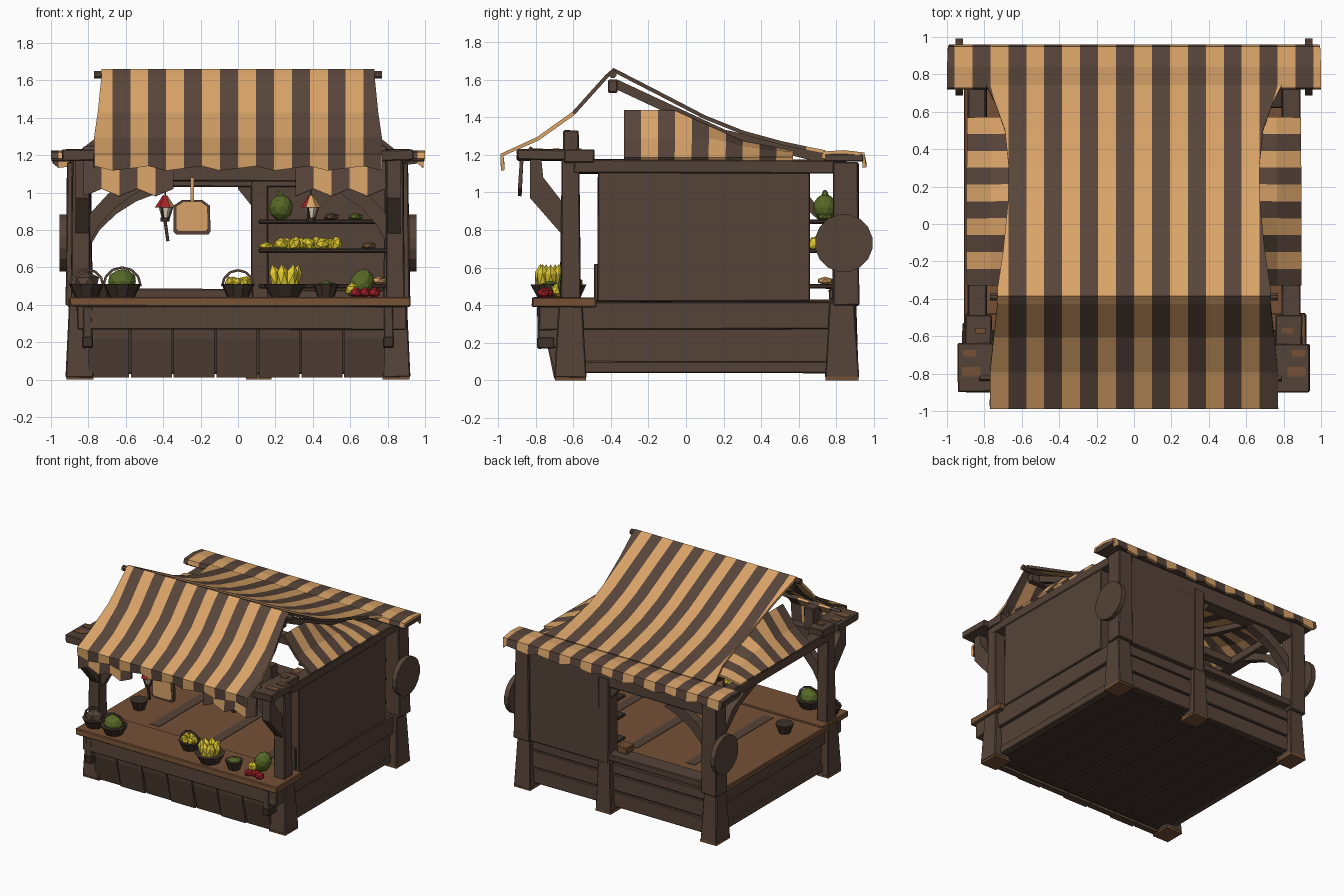
import bpy, bmesh, math, random
from mathutils import Vector, Matrix

if "Cube" in bpy.data.objects:
    bpy.data.objects.remove(bpy.data.objects["Cube"])
random.seed(4)

def material(name, rgb):
    m = bpy.data.materials.new(name)
    m.diffuse_color = (*rgb, 1)
    m.use_nodes = True
    m.node_tree.nodes["Principled BSDF"].inputs["Base Color"].default_value = m.diffuse_color
    return m

WOOD = material("dark_wood", (0.092, 0.057, 0.040))
BROWN = material("warm_brown_wood", (0.18, 0.082, 0.037))
SHADE = material("deep_brown", (0.050, 0.031, 0.023))
TAN = material("tan_cloth", (0.70, 0.37, 0.14))
STRIPE = material("brown_cloth", (0.098, 0.060, 0.043))
YELLOW = material("yellow", (0.74, 0.58, 0.03))
GREEN = material("green", (0.095, 0.14, 0.02))
RED = material("red", (0.36, 0.015, 0.02))
CREAM = material("cream_glass", (0.85, 0.75, 0.58))

def finish(name, bm, mats, bevel=0.0, solid=0.0):
    bmesh.ops.recalc_face_normals(bm, faces=bm.faces)
    me = bpy.data.meshes.new(name)
    bm.to_mesh(me)
    bm.free()
    for m in mats:
        me.materials.append(m)
    ob = bpy.data.objects.new(name, me)
    bpy.context.collection.objects.link(ob)
    if solid:
        md = ob.modifiers.new("thickness", 'SOLIDIFY')
        md.thickness, md.offset = solid, 0
    if bevel:
        md = ob.modifiers.new("worn_edges", 'BEVEL')
        md.width, md.segments = bevel, 1
    return ob

def box(name, xs, ys, zs, mat=WOOD, taper=(1, 1), jit=0.0, bevel=0.006):
    """Box between ranges; top face scaled by taper, corners roughened by jit."""
    cx, cy = sum(xs) / 2, sum(ys) / 2
    bm = bmesh.new()
    bmesh.ops.create_cube(bm, size=1)
    for v in bm.verts:
        t = taper if v.co.z > 0 else (1, 1)
        v.co = Vector((cx + v.co.x * abs(xs[1] - xs[0]) * t[0],
                       cy + v.co.y * abs(ys[1] - ys[0]) * t[1],
                       sum(zs) / 2 + v.co.z * (zs[1] - zs[0])))
        v.co += Vector([random.uniform(-jit, jit) for _ in range(3)])
    return finish(name, bm, [mat], bevel)

def prism(name, pts, axis, a, b, mat=WOOD):
    """Extrude a 2D profile along x (pts = y,z) or y (pts = x,z)."""
    bm = bmesh.new()
    f = bm.faces.new([bm.verts.new((a, p, q) if axis == 'x' else (p, a, q)) for p, q in pts])
    r = bmesh.ops.extrude_face_region(bm, geom=[f])
    d = Vector((b - a, 0, 0)) if axis == 'x' else Vector((0, b - a, 0))
    bmesh.ops.translate(bm, vec=d, verts=[v for v in r['geom'] if isinstance(v, bmesh.types.BMVert)])
    return finish(name, bm, [mat])

def strut(name, p, q, w, mat=WOOD, sides=4, w2=None):
    p, q = Vector(p), Vector(q)
    bm = bmesh.new()
    rot = (q - p).to_track_quat('Z', 'Y').to_matrix().to_4x4()
    mtx = Matrix.Translation((p + q) / 2) @ rot @ Matrix.Rotation(math.pi / sides, 4, 'Z')
    bmesh.ops.create_cone(bm, cap_ends=True, segments=sides, radius1=w,
                          radius2=w if w2 is None else w2, depth=(q - p).length, matrix=mtx)
    return finish(name, bm, [mat])

def blob(name, c, size, mat, rot=0.0, sub=1):
    bm = bmesh.new()
    m = Matrix.Translation(c) @ Matrix.Rotation(rot, 4, 'Y') @ Matrix.Diagonal((*size, 1))
    bmesh.ops.create_icosphere(bm, subdivisions=sub, radius=1, matrix=m)
    return finish(name, bm, [mat])

def striped(name, rows, start=0):
    """Cloth grid; its columns alternate tan and brown."""
    bm = bmesh.new()
    vs = [[bm.verts.new(p) for p in r] for r in rows]
    for r in range(len(rows) - 1):
        for k in range(len(rows[0]) - 1):
            q = (vs[r][k], vs[r][k + 1], vs[r + 1][k + 1], vs[r + 1][k])
            if max((q[0].co - q[1].co).length, (q[2].co - q[3].co).length) < 1e-5:
                continue
            f = bm.faces.new(q)
            f.material_index = (k + start) % 2
    bmesh.ops.remove_doubles(bm, verts=bm.verts, dist=1e-5)
    return finish(name, bm, [TAN, STRIPE], solid=0.02)

def arc_band(s, x0, x1, z0, z1, w):
    """Curved brace strip rising from (x0,z0) to (x1,z1)."""
    out, inn = [], []
    for i in range(5):
        a = i / 4 * math.pi / 2
        bx = x0 + (x1 - x0) * (0.45 * i / 4 + 0.55 * (1 - math.cos(a)))
        bz = z0 + (z1 - z0) * (0.45 * i / 4 + 0.55 * math.sin(a))
        inn.append((s * bx, bz))
        out.append((s * (bx + w * 0.6 * (1 if x0 > x1 else -1)), bz + w))
    return inn + out[::-1]

# corner posts with flared feet
for s, side in ((-1, "left"), (1, "right")):
    X = lambda a, b: (s * a, s * b)
    for part, y0, y1 in (("front", -0.70, -0.53), ("back", 0.74, 0.92)):
        box(f"{side}_{part}_foot", X(0.77, 0.92), (y0, y1), (0.012, 0.42), WOOD, (0.75, 0.72), 0.003)
        box(f"{side}_{part}_foot_sole", X(0.772, 0.918), (y0 + .002, y1 - .002), (0, 0.02), BROWN, bevel=0)
    box(side + "_front_post", X(0.79, 0.89), (-0.67, -0.56), (0.4, 1.18), WOOD, (0.9, 0.8), 0.004)
    box(side + "_back_post", X(0.78, 0.92), (0.78, 0.92), (0.4, 1.16), WOOD, (0.9, 0.95), 0.004)
    # beams along the sides, caps with worn patches, roof stubs
    box(side + "_side_beam", X(0.79, 0.89), (-0.6, 0.85), (1.1, 1.175), WOOD, jit=0.004)
    box(side + "_front_cap", X(0.75, 0.94), (-0.9, -0.64), (1.17, 1.23), WOOD, jit=0.004)
    box(side + "_cap_rear", X(0.76, 0.9), (-0.65, -0.49), (1.16, 1.225), WOOD, jit=0.005)
    for i, (px, py, r) in enumerate(((0.87, -0.79, .05), (0.88, -0.69, .035), (0.82, -0.57, .03))):
        box(f"{side}_cap_wear_{i}", X(px - r, px + r), (py - r * .5, py + r * .5), (1.225, 1.234), BROWN, bevel=0)
    box(side + "_roof_stub", X(0.67, 0.76), (-0.65, -0.57), (1.1, 1.33), WOOD, jit=0.004)
    # braces
    prism(side + "_front_brace", arc_band(s, 0.8, 0.42, 0.72, 1.05, 0.07), 'y', -0.64, -0.58)
    prism(side + "_overhang_brace", [(-0.83, 1.18), (-0.77, 1.18), (-0.76, 1.08), (-0.62, 0.9),
                                     (-0.62, 0.73), (-0.83, 0.97)], 'x', s * 0.80, s * 0.87)
    # round lids hung on the back corners
    strut(side + "_round_lid", (s * 0.915, 0.84, 0.73), (s * 0.955, 0.84, 0.73), 0.155, WOOD, 16)
    # low side walls
    box(side + "_low_wall", X(0.80, 0.85), (-0.6, 0.8), (0.05, 0.42), WOOD)
    box(side + "_wall_rail", X(0.81, 0.875), (-0.56, 0.77), (0.27, 0.415), WOOD, jit=0.004)
    box(side + "_base_rail", X(0.80, 0.865), (-0.56, 0.77), (0.04, 0.1), WOOD, jit=0.003)
    # rafters under the cloth
    r = [(s * 0.6, -0.38, 1.58), (s * 0.6, 0.2, 1.31), (s * 0.62, 0.82, 1.16)]
    strut(side + "_rafter_upper", r[0], r[1], 0.035)
    strut(side + "_rafter_lower", r[1], r[2], 0.035)
    box(side + "_counter_bracket", X(0.78, 0.83), (-0.79, -0.68), (0.17, 0.39), WOOD, jit=0.003)
    box(side + "_bracket_tip", X(0.775, 0.835), (-0.794, -0.7), (0.17, 0.23), SHADE)

# long beams
box("front_lintel", (-0.85, 0.85), (-0.64, -0.57), (1.06, 1.16), WOOD, jit=0.004)
box("back_lintel", (-0.85, 0.85), (0.79, 0.9), (1.03, 1.16), WOOD, jit=0.004)
box("back_roof_beam", (-0.997, 0.997), (0.735, 0.945), (1.165, 1.205), WOOD)
box("cross_tie", (-0.82, 0.82), (0.12, 0.2), (1.1, 1.17), WOOD)
strut("ridge_pole", (-0.77, -0.39, 1.63), (0.77, -0.39, 1.63), 0.022, WOOD, 8)
box("ridge_board", (-0.7, 0.7), (-0.415, -0.365), (1.53, 1.6), WOOD)

# right wall, back wall and window
box("right_wall", (0.80, 0.882), (-0.47, 0.66), (0.42, 1.17), WOOD, jit=0.003)
box("right_wall_corner_trim", (0.80, 0.86), (-0.49, -0.4), (0.42, 0.62), WOOD)
box("back_wall", (0.1, 0.85), (0.82, 0.9), (0.4, 1.14), WOOD)
box("middle_back_foot", (0.04, 0.18), (0.76, 0.92), (0.012, 0.42), WOOD, (0.8, 0.8), 0.003)
box("middle_back_sole", (0.042, 0.178), (0.762, 0.918), (0, 0.02), BROWN, bevel=0)
box("middle_back_post", (0.07, 0.16), (0.785, 0.905), (0.4, 1.1), WOOD, jit=0.003)
prism("back_window_left_brace", arc_band(-1, 0.8, 0.42, 0.7, 1.0, 0.07), 'y', 0.81, 0.88)
prism("back_window_right_brace", [(0.1, 0.9), (0.08, 0.92), (0.0, 1.02), (0.0, 1.06), (0.1, 1.06)], 'y', 0.81, 0.88)
prism("left_side_back_brace", [(0.8, 0.68), (0.8, 0.8), (0.64, 1.0), (0.45, 1.1), (0.3, 1.1), (0.54, 1.0), (0.72, 0.84)], 'x', -0.87, -0.81)
box("back_low_wall", (-0.82, 0.82), (0.79, 0.84), (0.05, 0.48), WOOD)
for i, (z0, z1) in enumerate(((0.05, 0.17), (0.18, 0.31), (0.32, 0.40))):
    for x0, x1 in ((-0.79, 0.06), (0.16, 0.79)):
        box(f"back_plank_{i}", (x0, x1), (0.83, 0.87), (z0, z1), WOOD, jit=0.004)
box("window_sill", (-0.8, 0.08), (0.76, 0.9), (0.43, 0.485), WOOD, jit=0.003)

# floor and counter
for i in range(8):
    x = -0.82 + i * 0.205
    box(f"under_plank_{i}", (x, x + 0.195), (-0.64, 0.82), (0.04, 0.07), SHADE, jit=0.003)
box("under_plank_gap", (-0.81, 0.81), (-0.62, 0.8), (0.052, 0.065), BROWN, bevel=0)
box("inner_deck", (-0.91, 0.82), (-0.55, 0.8), (0.385, 0.43), BROWN)
box("counter_top", (-0.9, 0.92), (-0.82, -0.48), (0.39, 0.44), BROWN, jit=0.004)
for i, x in enumerate((-0.5, 0.02, 0.5)):
    box(f"deck_dark_board_{i}", (x, x + 0.08), (-0.42, 0.6), (0.425, 0.434), WOOD, bevel=0)
box("counter_apron", (-0.86, 0.9), (-0.785, -0.62), (0.27, 0.395), WOOD, jit=0.005)
for i in range(7):
    x = -0.80 + i * 0.228
    prism(f"front_plank_{i}", [(-0.75, 0.28), (-0.745, 0.22), (-0.69 - 0.012 * (i % 2), 0.01), (-0.64, 0.01), (-0.64, 0.28)], 'x', x, x + 0.218)
box("front_backing", (-0.8, 0.8), (-0.67, -0.62), (0.03, 0.3), SHADE)

# striped awning: rows of (y, z, half width) swept over one set of columns
W = 0.096
def sheet(name, prof, k0=-11, k1=11, hem=None):
    rows = []
    for j, (y, z, h) in enumerate(prof):
        rows.append([(max(-h, min(h, k * W)), y,
                      z + (0.014 * math.sin(k * 2.1) if hem == j else 0)) for k in range(k0, k1 + 1)])
    return striped(name, rows, k0 % 2)
sheet("main_awning", [(-0.975, 1.13, .77), (-0.98, 1.2, .77), (-0.79, 1.285, .77), (-0.6, 1.42, .75),
      (-0.42, 1.62, .73), (-0.385, 1.652, .73), (-0.35, 1.633, .73), (-0.15, 1.53, .70), (0.1, 1.40, .675),
      (0.3, 1.32, .67), (0.5, 1.265, .69), (0.64, 1.235, .74), (0.74, 1.215, .79)], -9, 9, hem=0)
sheet("back_awning_drape", [(0.73, 1.18, 1), (0.735, 1.21, 1), (0.84, 1.215, 1), (0.942, 1.205, .995), (0.95, 1.145, .99)], hem=4)
for s, k0, k1 in (("left", -9, -4), ("right", 3, 8)):
    off = W * 0.4 if s == "left" else 0.02
    rows = [[(k * W + off, y, z + (0.02 * math.cos(k * math.pi) if z < 1.01 else 0)) for k in range(k0, k1 + 1)]
            for y, z in ((-0.82, 1.24), (-0.875, 1.17), (-0.885, 1.0))]
    striped(s + "_front_drape", rows, k0 % 2)

# side flaps, striped along y, staying below the main cloth
for s, side in ((-1, "left"), (1, "right")):
    ys = [-0.33 + i * 0.09 for i in range(11)]
    top = [min(1.445, 1.405 - 0.46 * (y - 0.02)) if y < .3 else 1.277 - 0.2 * (y - .3) for y in ys]
    rows = [[(s * 0.89, y, 1.178) for y in ys],
            [(s * 0.76, y, min(1.28, 1.178 + (t - 1.178) * .6)) for y, t in zip(ys, top)],
            [(s * 0.64, y, t - 0.012) for y, t in zip(ys, top)]]
    striped(side + "_side_flap", rows, 1)

# shelves
for i, z in enumerate((0.5, 0.69, 0.845)):
    box(f"shelf_{i}", (0.11, 0.8), (0.62, 0.83), (z - 0.012, z + 0.012), SHADE)
for i in range(9):
    blob(f"shelf_yellow_fruit_{i}", (0.23 + i * 0.037, 0.69 + 0.03 * (i % 2), 0.725), (0.045, 0.045, 0.034), YELLOW, i)
blob("shelf_gourd", (0.23, 0.74, 0.92), (0.065, 0.065, 0.07), GREEN, sub=2)
strut("shelf_gourd_neck", (0.23, 0.74, 0.96), (0.22, 0.74, 1.01), 0.03, GREEN, 6, 0.01)
for i, (x, z, m) in enumerate(((0.15, .715, YELLOW), (0.7, .715, BROWN), (0.63, .87, GREEN), (0.5, .87, WOOD), (0.75, .53, TAN))):
    blob(f"shelf_goods_{i}", (x, 0.74, z), (0.045, 0.045, 0.022), m)

# bowls and produce on the counter
def bowl(name, x, y, r, h=0.075):
    strut(name, (x, y, 0.435), (x, y, 0.435 + h), r * 0.62, SHADE, 9, r)
def handle(name, x, y, r):
    p = [(x + r * math.cos(a), y, 0.5 + r * math.sin(a)) for a in [i * math.pi / 6 for i in range(7)]]
    for a, b in zip(p, p[1:]):
        strut(name, a, b, 0.009, WOOD)
for n, x, y, r in (("nut", -0.81, -0.7, .095), ("melon", -0.62, -0.72, .105), ("banana", 0.0, -0.62, .09),
                   ("banana", 0.25, -0.72, .115), ("herb", 0.47, -0.72, .07), ("empty", -0.72, -0.25, .07)):
    bowl(n + "_bowl", x, y, r)
blob("nuts", (-0.81, -0.7, 0.52), (0.075, 0.075, 0.06), WOOD)
blob("melon", (-0.62, -0.72, 0.525), (0.078, 0.078, 0.066), GREEN, sub=2)
blob("herbs", (0.47, -0.72, 0.5), (0.06, 0.06, 0.03), GREEN)
for x, y, r in ((0.0, -0.62, 0.085), (-0.62, -0.72, 0.1), (-0.81, -0.7, 0.09)):
    handle("basket_handle", x, y, r)
for i in range(7):
    a = i * 0.9
    blob(f"banana_{i}", (0.25 + 0.052 * math.cos(a), -0.72 + 0.055 * math.sin(a), 0.54), (0.036, 0.036, 0.08), YELLOW, 0.3 * math.cos(a))
    blob(f"small_banana_{i}", (0.045 * math.cos(a), -0.62 + 0.045 * math.sin(a), 0.52), (0.03, 0.03, 0.035), YELLOW, a)
blob("gourd", (0.66, -0.62, 0.51), (0.065, 0.065, 0.085), GREEN, 0.4, 2)
blob("yellow_fruit", (0.61, -0.68, 0.48), (0.04, 0.04, 0.04), YELLOW)
for i, (x, y) in enumerate(((0.63, -0.76), (0.68, -0.74), (0.73, -0.76))):
    blob(f"apple_{i}", (x, y, 0.465), (0.037, 0.037, 0.03), RED)
box("sill_crate", (-0.05, 0.04), (0.74, 0.84), (0.485, 0.54), BROWN)

# hanging lanterns (cap red on one side) and the blank sign
for n, x in (("left", -0.39), ("right", 0.39)):
    y = -0.61
    strut(n + "_lantern_cord", (x, y, 0.97), (x, y, 1.1), 0.006, SHADE)
    cap = strut(n + "_lantern_cap", (x, y, 0.92), (x, y, 0.985), 0.055, RED, 6, 0.012)
    cap.data.materials.append(TAN)
    for p in cap.data.polygons:
        p.material_index = int(p.normal.x > (0.3 if n == "left" else -0.3))
    strut(n + "_lantern_glass", (x, y, 0.865), (x, y, 0.92), 0.018, CREAM, 6, 0.034)
    for i in range(3):
        c, d = math.cos(i * 2.1), math.sin(i * 2.1)
        strut(n + "_lantern_bar", (x + .02 * c, y + .02 * d, 0.86), (x + .04 * c, y + .04 * d, 0.925), 0.007, SHADE)
    strut(n + "_lantern_base", (x, y, 0.845), (x, y, 0.866), 0.024, SHADE, 6)
strut("lantern_tassel", (-0.39, -0.61, 0.85), (-0.375, -0.61, 0.74), 0.012, SHADE)
sign = [(-0.345, 0.79), (-0.33, 0.775), (-0.16, 0.775), (-0.147, 0.79), (-0.15, 0.93), (-0.19, 0.96), (-0.3, 0.96), (-0.345, 0.93)]
prism("sign_frame", sign, 'y', -0.625, -0.6, WOOD)
prism("sign_face", [(-0.245 + (x + 0.245) * 0.84, 0.87 + (z - 0.865) * 0.84) for x, z in sign], 'y', -0.631, -0.624, TAN)
strut("sign_cord", (-0.245, -0.65, 0.95), (-0.245, -0.65, 1.08), 0.014, TAN)
